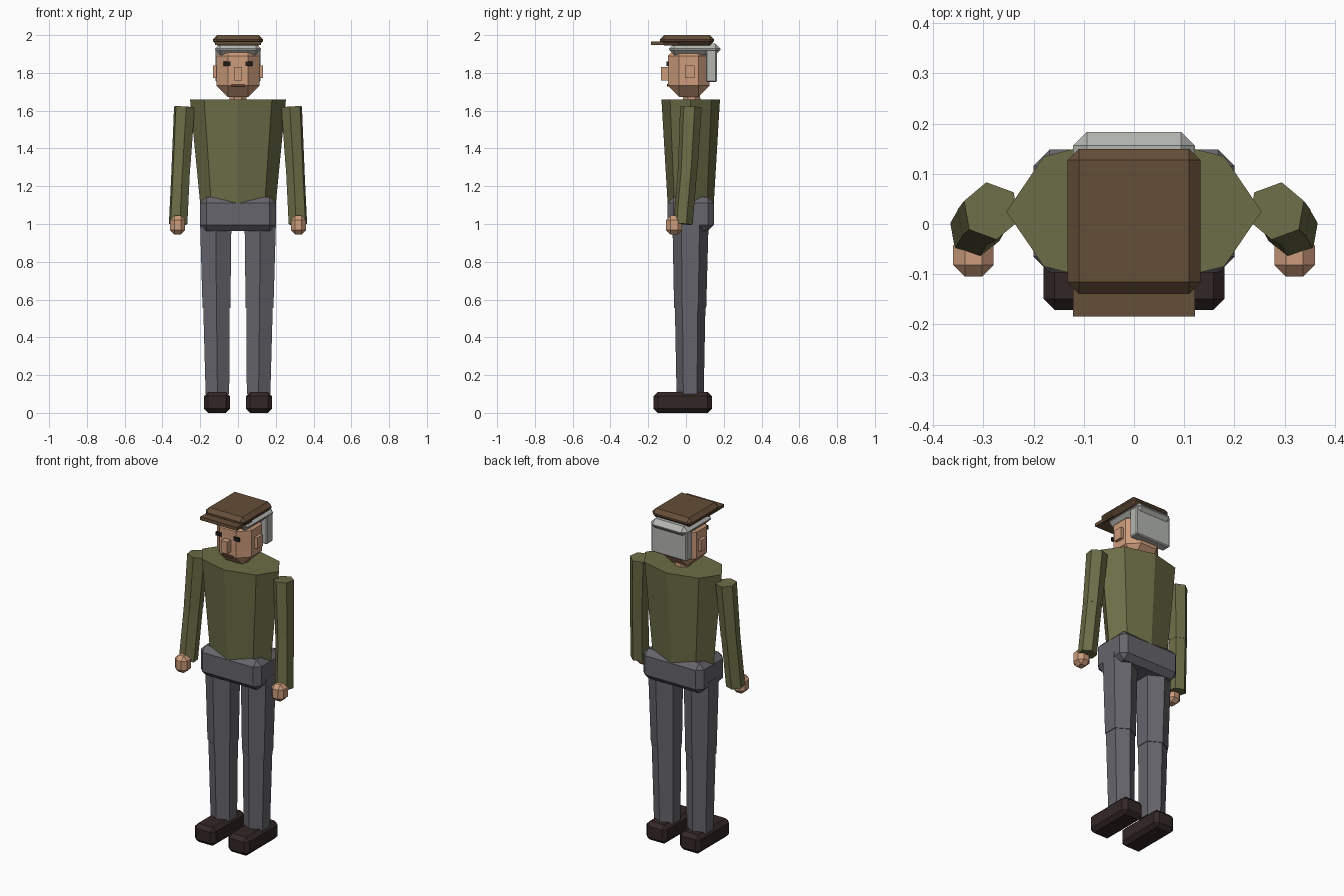
import bpy, bmesh
from math import cos, sin, pi, radians
from mathutils import Vector

cube = bpy.data.objects.get("Cube")
if cube:
    bpy.data.objects.remove(cube, do_unlink=True)


def material(name, srgb):
    lin = [((c / 255 + 0.055) / 1.055) ** 2.4 for c in srgb]
    m = bpy.data.materials.new(name)
    m.use_nodes = True
    m.diffuse_color = (*lin, 1)
    m.node_tree.nodes["Principled BSDF"].inputs["Base Color"].default_value = (*lin, 1)
    return m


olive = material("olive wool", (108, 109, 71))
grey = material("grey trousers", (101, 101, 108))
skin = material("skin", (205, 156, 124))
brown = material("cap brown", (101, 78, 56))
silver = material("silver hair", (180, 182, 177))
leather = material("dark leather", (52, 38, 38))
black = material("eye black", (32, 27, 27))
lip = material("mouth brown", (98, 62, 48))


def finish(name, bm, mat):
    bmesh.ops.recalc_face_normals(bm, faces=bm.faces)
    mesh = bpy.data.meshes.new(name)
    bm.to_mesh(mesh)
    bm.free()
    mesh.materials.append(mat)
    obj = bpy.data.objects.new(name, mesh)
    bpy.context.collection.objects.link(obj)
    return obj


def box(name, mat, x, y, z, bevel=0):
    """Box spanning the given x, y and z ranges, with a flat chamfer."""
    bm = bmesh.new()
    bmesh.ops.create_cube(bm, size=1)
    for v in bm.verts:
        for i, (lo, hi) in enumerate((x, y, z)):
            v.co[i] = hi if v.co[i] > 0 else lo
    if bevel:
        bmesh.ops.bevel(bm, geom=bm.edges[:], offset=bevel, segments=1, affect='EDGES')
    return finish(name, bm, mat)


def taper(name, mat, a, b, ra, rb, sides=6, phase=pi / 2, flat=1, mirror=1):
    """Tapered prism from a down to b, with end caps square to its axis."""
    a, b = Vector(a), Vector(b)
    turn = Vector((0, 0, 1)).rotation_difference(a - b)
    bm = bmesh.new()
    rings = []
    for c, r in ((a, ra), (b, rb)):
        ring = []
        for i in range(sides):
            t = phase + 2 * pi * i / sides
            p = c + turn @ Vector((r * cos(t), r * flat * sin(t), 0))
            ring.append(bm.verts.new((p.x * mirror, p.y, p.z)))
        rings.append(ring)
        bm.faces.new(ring)
    for i in range(sides):
        j = (i + 1) % sides
        bm.faces.new((rings[0][i], rings[0][j], rings[1][j], rings[1][i]))
    return finish(name, bm, mat)


def span(centre, half):
    return (centre - half, centre + half)


# Body
taper("torso", olive, (0, 0.025, 1.66), (0, 0.025, 1.105), 0.254, 0.2,
      sides=8, phase=0, flat=0.61)
box("pelvis", grey, (-0.2, 0.2), (-0.097, 0.148), (0.963, 1.142), 0.032)
taper("neck", skin, (0, 0.03, 1.72), (0, 0.03, 1.63), 0.048, 0.05, sides=8, phase=pi / 8)

# Head and face
box("head", skin, (-0.114, 0.114), (-0.096, 0.125), (1.672, 1.95), 0.06)
box("nose", skin, (-0.02, 0.02), (-0.132, -0.08), (1.76, 1.832))
box("mouth", lip, (-0.036, 0.036), (-0.1, -0.092), (1.727, 1.74))

# Hair and flat cap
box("hair_band", silver, (-0.121, 0.121), (-0.09, 0.183), (1.895, 1.955), 0.027)
box("back_hair", silver, (-0.118, 0.118), (0.105, 0.163), (1.752, 1.925), 0.006)
box("cap_crown", brown, (-0.132, 0.132), (-0.138, 0.149), (1.946, 2.0), 0.022)
box("cap_brim", brown, (-0.121, 0.121), (-0.184, -0.04), (1.947, 1.967))

# Paired parts
for side, s in (("left", 1), ("right", -1)):
    box(side + "_eye", black, span(s * 0.059, 0.018), (-0.102, -0.093), (1.836, 1.859))
    box(side + "_ear", skin, span(s * 0.117, 0.015), (-0.006, 0.046), (1.773, 1.84))

    arm = dict(phase=radians(80), mirror=s)
    taper(side + "_upper_arm", olive, (0.284, 0.026, 1.62), (0.302, 0.01, 1.30),
          0.058, 0.053, **arm)
    taper(side + "_forearm", olive, (0.302, 0.01, 1.31), (0.317, -0.016, 1.0),
          0.052, 0.052, **arm)
    box(side + "_hand", skin, span(s * 0.32, 0.04), (-0.105, -0.02), (0.944, 1.044), 0.023)

    taper(side + "_thigh", grey, (s * 0.118, 0.024, 1.02), (s * 0.114, 0.022, 0.555),
          0.096, 0.085)
    taper(side + "_shin", grey, (s * 0.114, 0.022, 0.57), (s * 0.109, 0.022, 0.1),
          0.081, 0.072)
    box(side + "_boot", leather, span(s * 0.111, 0.069), (-0.171, 0.137), (0, 0.111), 0.022)
